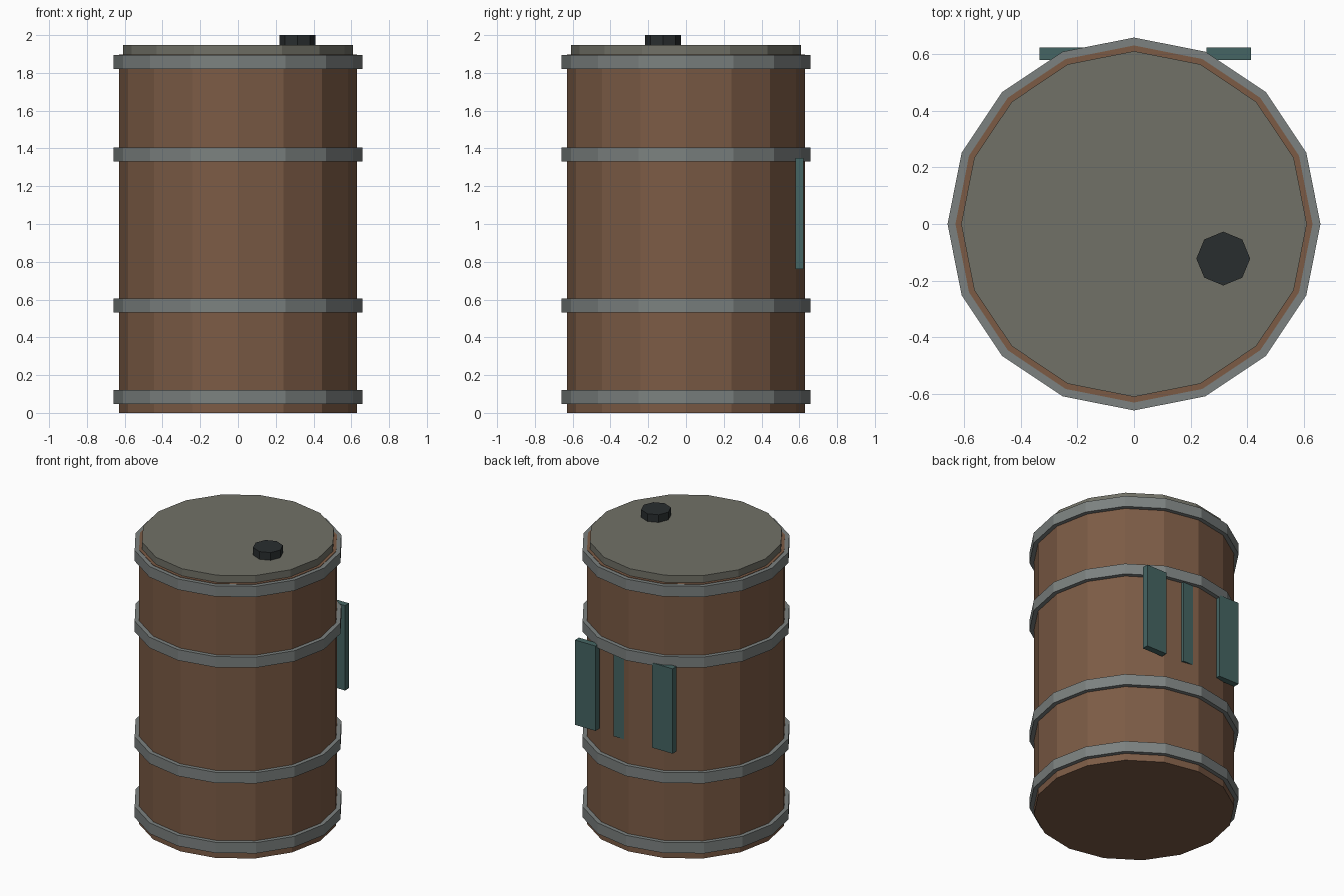
import bpy, bmesh
from math import cos, sin, tau

if "Cube" in bpy.data.objects:
    bpy.data.objects.remove(bpy.data.objects["Cube"])

SIDES = 16


def material(name, rgb):
    m = bpy.data.materials.new(name)
    m.diffuse_color = (*rgb, 1)
    m.use_nodes = True
    m.node_tree.nodes["Principled BSDF"].inputs["Base Color"].default_value = m.diffuse_color
    return m


wood = material("wood", (0.20, 0.105, 0.06))
steel = material("steel", (0.20, 0.22, 0.215))
lid_grey = material("lid_grey", (0.165, 0.165, 0.135))
black = material("black", (0.022, 0.027, 0.028))
teal = material("teal", (0.06, 0.13, 0.125))


def finish(bm, name, mat):
    bmesh.ops.recalc_face_normals(bm, faces=bm.faces)
    mesh = bpy.data.meshes.new(name)
    bm.to_mesh(mesh)
    bm.free()
    obj = bpy.data.objects.new(name, mesh)
    mesh.materials.append(mat)
    bpy.context.collection.objects.link(obj)
    return obj


def ring(bm, r, z, sides, x=0, y=0):
    return [bm.verts.new((x + r * cos(tau * i / sides), y + r * sin(tau * i / sides), z))
            for i in range(sides)]


def bridge(bm, a, b):
    for i in range(len(a)):
        j = (i + 1) % len(a)
        bm.faces.new((a[i], a[j], b[j], b[i]))


def drum(name, r, z0, z1, mat, sides=SIDES, x=0, y=0):
    bm = bmesh.new()
    low, high = ring(bm, r, z0, sides, x, y), ring(bm, r, z1, sides, x, y)
    bridge(bm, low, high)
    bm.faces.new(low)
    bm.faces.new(high)
    return finish(bm, name, mat)


def hoop(name, r_in, r_out, z0, z1, mat):
    bm = bmesh.new()
    loops = [ring(bm, r, z, SIDES) for r, z in
             ((r_in, z0), (r_out, z0), (r_out, z1), (r_in, z1))]
    for k in range(4):
        bridge(bm, loops[k], loops[(k + 1) % 4])
    return finish(bm, name, mat)


def box(name, center, size, mat):
    bm = bmesh.new()
    bmesh.ops.create_cube(bm, size=1)
    for v in bm.verts:
        v.co = [c + a * s for c, a, s in zip(center, v.co, size)]
    return finish(bm, name, mat)


# Barrel body, lid and bung cap
drum("barrel_body", 0.63, 0.0, 1.898, wood)
drum("lid", 0.61, 1.895, 1.947, lid_grey)
drum("bung_cap", 0.095, 1.94, 2.0, black, 8, 0.315, -0.122)

# Metal hoops
for i, z in enumerate((0.085, 0.569, 1.369, 1.858)):
    hoop(f"hoop_{i + 1}", 0.622, 0.658, z - 0.037, z + 0.037, steel)

# Painted stripes on the back, the middle one mostly sunk into the wood
for i, x in enumerate((-0.255, 0.04, 0.335)):
    box(f"back_stripe_{i + 1}", (x, 0.6005, 1.055), (0.157, 0.043, 0.587), teal)
